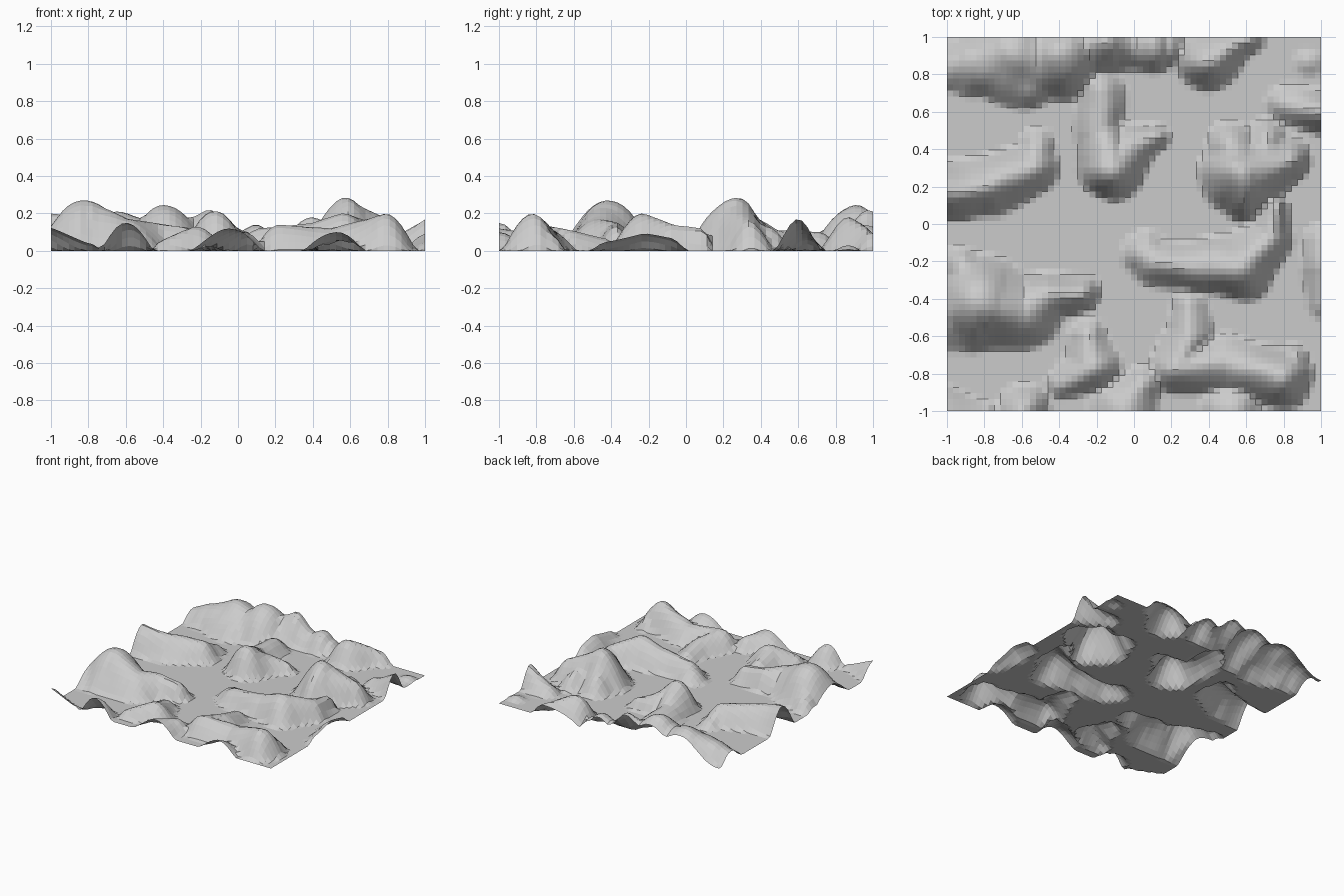
import bpy
import bmesh
from mathutils import Vector, noise

# Ridges: each is a path of (x, y, height, foot radius)
NORTH = [
    # long northern range with a spur
    [(-1, .83, .08, .11), (-.85, .86, .14, .18), (-.64, .91, .21, .26), (-.52, .89, .175, .24), (-.39, .9, .245, .24),
     (-.27, .94, .17, .19), (-.15, .98, .22, .18), (0, .95, .1, .13), (.09, .96, .14, .15), (.17, .96, .09, .12)],
    [(-.78, .8, .1, .12), (-.57, .73, .1, .13)],
    # north-east hills
    [(.4, .88, .18, .17), (.6, .98, .1, .1)],
    [(.82, .64, .07, .11), (1, .6, .17, .14)],
    [(.93, .86, .03, .08)],
]
MIDDLE = [
    # western crest
    [(-1, .18, .2, .16), (-.78, .2, .17, .17), (-.54, .3, .14, .14), (-.51, .43, .07, .09)],
    # central hook
    [(-.17, .71, .1, .13), (-.18, .5, .11, .13), (-.12, .3, .215, .18), (-.03, .4, .13, .14), (.11, .47, .08, .08)],
    # main eastern peak
    [(.52, .42, .14, .14), (.58, .26, .285, .23), (.82, .34, .16, .13)],
    [(.7, .43, .13, .13)],
    [(.58, .13, .17, .13)],
    # ridge south of the peak
    [(.05, -.16, .09, .12), (.12, -.22, .12, .14), (.4, -.22, .15, .15), (.57, -.23, .2, .19), (.72, -.07, .14, .13), (.76, .09, .12, .07)],
    # eastern border swell
    [(1.01, -.09, .07, .1), (1.01, -.22, .095, .11), (1.01, -.41, .05, .09)],
]
SOUTH = [
    # south-west mountain and its arm
    [(-1, -.48, .12, .21), (-.82, -.42, .27, .27), (-.59, -.47, .17, .21), (-.45, -.38, .15, .14), (-.28, -.36, .13, .1)],
    [(-.92, -.23, .1, .11)],
    # hills on the southern border
    [(-1, -1.03, .13, .18), (-.8, -1, .04, .07)],
    [(-.6, -1, .15, .15)],
    [(-.25, -.61, .08, .11), (-.22, -.76, .13, .15), (-.4, -.86, .06, .08)],
    [(-.05, -1, .12, .2), (.05, -.87, .1, .12)],
    # south-east range
    [(.3, -.44, .07, .1), (.3, -.6, .11, .13), (.22, -.77, .14, .14), (.5, -.74, .12, .15), (.79, -.82, .2, .17), (.85, -.72, .09, .08)],
    [(.52, -1, .1, .18)],
]


def ridge_height(p, path):
    """Height of a rounded ridge that follows a path."""
    best = 0
    for a, b in zip(path, path[1:] or path):
        start, span = Vector(a[:2]), Vector(b[:2]) - Vector(a[:2])
        t = 0
        if span.length > 0:
            t = min(1, max(0, (p - start).dot(span) / span.length_squared))
        h = a[2] + (b[2] - a[2]) * t
        r = a[3] + (b[3] - a[3]) * t
        d = (p - start - span * t).length / r
        if d < 1:
            best = max(best, h * (1 - d * d) ** 1.4)
    return best


def terrain_height(x, y):
    # slight warp gives natural, irregular outlines
    p = Vector((x + .025 * noise.noise((x * 5, y * 5, 1)),
                y + .025 * noise.noise((x * 5, y * 5, 9))))
    return sum(ridge_height(p, r) ** 4 for r in NORTH + MIDDLE + SOUTH) ** .25


# Faceted square sheet raised into hills above a flat plain
bm = bmesh.new()
bmesh.ops.create_grid(bm, x_segments=63, y_segments=63, size=1)
for v in bm.verts:
    v.co.z = terrain_height(v.co.x, v.co.y)
mesh = bpy.data.meshes.new("terrain")
bm.to_mesh(mesh)
bm.free()
terrain = bpy.data.objects.new("terrain", mesh)
bpy.context.collection.objects.link(terrain)
